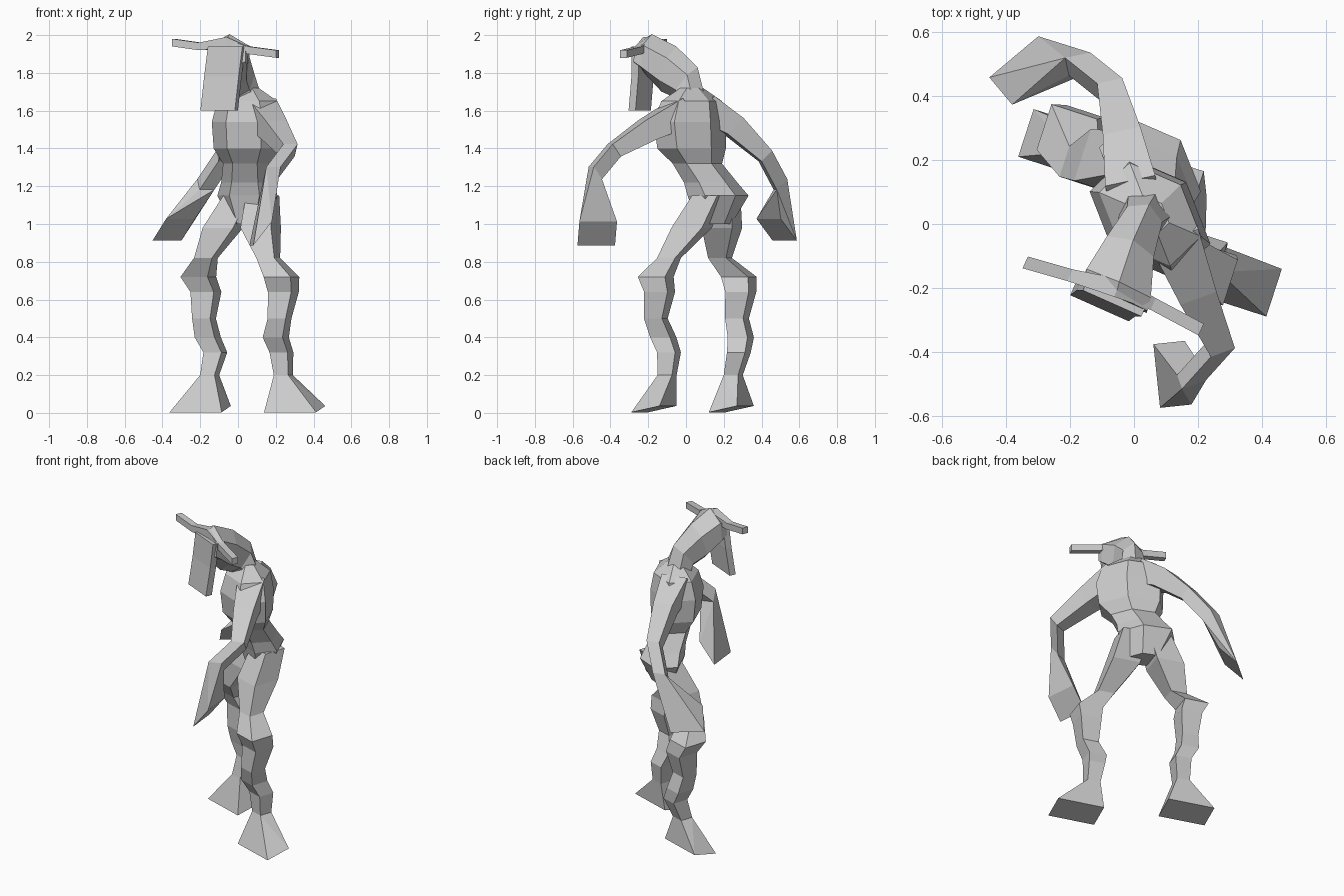
import bpy, bmesh
from math import sin, cos, pi, radians
from mathutils import Vector

cube = bpy.data.objects.get("Cube")
if cube:
    bpy.data.objects.remove(cube, do_unlink=True)

grey = bpy.data.materials.new("plain grey")
grey.use_nodes = True
grey.diffuse_color = (0.6, 0.6, 0.6, 1)
grey.node_tree.nodes["Principled BSDF"].inputs["Base Color"].default_value = grey.diffuse_color


def finish(name, bm):
    bmesh.ops.recalc_face_normals(bm, faces=bm.faces[:])
    mesh = bpy.data.meshes.new(name)
    bm.to_mesh(mesh)
    bm.free()
    mesh.materials.append(grey)
    part = bpy.data.objects.new(name, mesh)
    bpy.context.collection.objects.link(part)


def ring(center, width, depth, yaw, pitch=0, sides=4):
    """Cross-section given by half sizes, turned by yaw and tipped up by pitch."""
    yaw, pitch = radians(yaw), radians(pitch)
    across = Vector((cos(yaw), sin(yaw), 0))
    along = Vector((-sin(yaw) * cos(pitch), cos(yaw) * cos(pitch), sin(pitch)))
    grow = 1 / cos(pi / sides)
    angles = [(2 * i + 1) * pi / sides for i in range(sides)]
    return [Vector(center) + grow * (across * width * cos(angle) + along * depth * sin(angle))
            for angle in angles]


def loft(name, rings):
    """Skin consecutive rings and cap both ends."""
    bm = bmesh.new()
    loops = [[bm.verts.new(point) for point in points] for points in rings]
    for lower, upper in zip(loops, loops[1:]):
        for i in range(len(lower)):
            bm.faces.new((lower[i - 1], lower[i], upper[i], upper[i - 1]))
    bm.faces.new(loops[0])
    bm.faces.new(loops[-1])
    finish(name, bm)


def wedge(name, top, bottom):
    """Faceted solid stretched between two rings."""
    bm = bmesh.new()
    for point in top + bottom:
        bm.verts.new(point)
    bmesh.ops.convex_hull(bm, input=bm.verts[:])
    bmesh.ops.dissolve_limit(bm, angle_limit=radians(3), verts=bm.verts[:], edges=bm.edges[:])
    finish(name, bm)


def leg(side, xs, ys, sole):
    """Leg with knotted knee and calf, ending in a long flared foot."""
    heights = (1.15, .98, .82, .72, .64, .5, .4, .32, .2)
    radii = (.07, .085, .05, .075, .065, .05, .055, .05, .04)
    rings = [ring(center, radius, radius, yaw=-18)
             for center, radius in zip(zip(xs, ys, heights), radii)]
    loft(side + "_leg", rings)
    wedge(side + "_foot", rings[-1], ring(sole, .145, .08, yaw=-18, pitch=12))


def arm(side, path, yaw, pitch, palm, palm_yaw, palm_pitch):
    """Tapering arm ending in a broad hanging hand."""
    rings = [ring(center, radius, radius, yaw, pitch)
             for center, radius in zip(path, (.08, .06, .04, .04))]
    loft(side + "_arm", rings)
    wedge(side + "_hand", rings[-1], ring(palm, .1, .08, palm_yaw, palm_pitch))


# Torso: pelvis, waist, chest, shoulders and neck base, turned to one side
torso = ((.15, 1, .09), (.17, 1.15, .16), (.13, 1.22, .14), (.06, 1.32, .13),
         (.03, 1.4, .18), (.02, 1.54, .19), (.03, 1.65, .16), (.03, 1.72, .06))
loft("torso", [ring((.05, y, z), size, size * .72, yaw=-46, sides=6) for y, z, size in torso])

# Legs
leg("left", (.13, .12, .16, .23, .24, .22, .2, .23, .24),
    (.12, .03, -.09, -.16, -.14, -.16, -.12, -.09, -.1), sole=(.3, -.17, .02))
leg("right", (.01, -.08, -.17, -.21, -.17, -.18, -.16, -.12, -.15),
    (.2, .19, .18, .28, .29, .27, .29, .28, .25), sole=(-.2, .24, .02))

# Arms reaching out to opposite sides
arm("left", ((.11, 0, 1.6), (.19, -.2, 1.5), (.27, -.38, 1.39), (.18, -.48, 1.27)),
    yaw=20, pitch=125, palm=(.12, -.47, .95), palm_yaw=96, palm_pitch=128)
arm("right", ((0, .08, 1.62), (-.03, .25, 1.52), (-.07, .42, 1.36), (-.17, .5, 1.21)),
    yaw=12, pitch=45, palm=(-.34, .48, .97), palm_yaw=40, palm_pitch=-46)

# Head: skull sloping down to the nape, with a long hanging face
loft("skull", [ring(center, width, depth, yaw=-24, pitch=pitch, sides=6)
               for center, width, depth, pitch in (
    ((-.06, -.23, 1.9), .11, .07, 85),
    ((-.05, -.19, 1.89), .11, .1, 85),
    ((-.02, -.09, 1.82), .08, .11, 70),
    ((.02, 0, 1.75), .06, .09, 50),
    ((.04, .03, 1.66), .08, .07, 0))])
loft("face", [ring(center, .1, .02, yaw=-24) for center in (
    (-.06, -.23, 1.94), (-.08, -.23, 1.78), (-.1, -.245, 1.6))])

# Horns: one bar across the brow, drooping at one end
loft("horns", [ring(center, size, size, yaw=66, pitch=90) for center, size in (
    ((-.34, -.12, 1.96), .02), ((-.2, -.16, 1.94), .02), ((-.05, -.2, 1.96), .03),
    ((.06, -.25, 1.92), .02), ((.21, -.33, 1.9), .02))])
